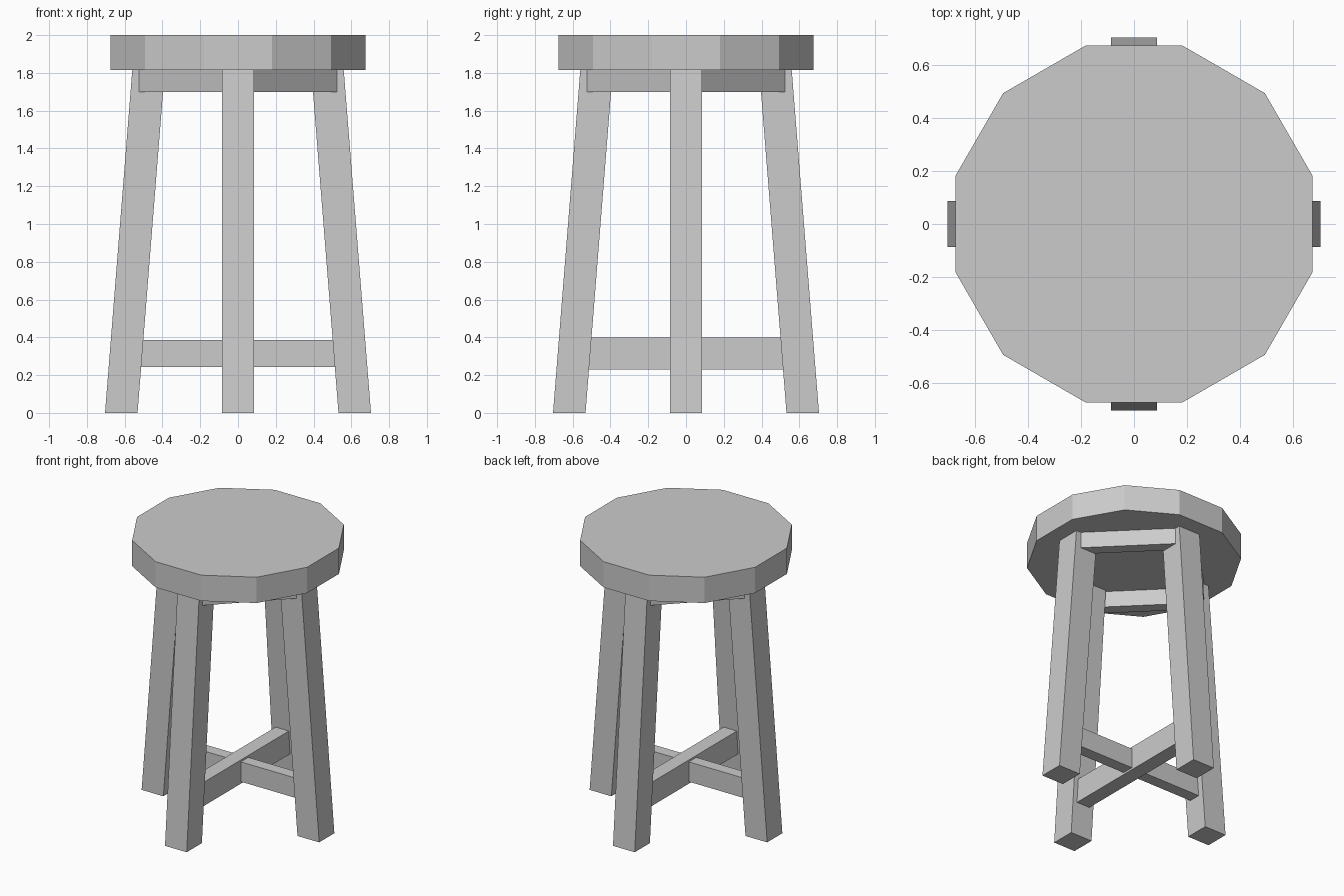
import bpy, bmesh, math
from mathutils import Matrix

if "Cube" in bpy.data.objects:
    bpy.data.objects.remove(bpy.data.objects["Cube"])


def add_object(name, bm):
    bmesh.ops.recalc_face_normals(bm, faces=bm.faces)
    mesh = bpy.data.meshes.new(name)
    bm.to_mesh(mesh)
    bm.free()
    obj = bpy.data.objects.new(name, mesh)
    bpy.context.collection.objects.link(obj)
    return obj


def box(name, size, centre, angle=0.0):
    """Box moved to centre, then turned about the world z axis."""
    bm = bmesh.new()
    bmesh.ops.create_cube(bm, size=1)
    bm.transform(Matrix.Rotation(angle, 4, 'Z') @ Matrix.Translation(centre)
                 @ Matrix.Diagonal((*size, 1)))
    return add_object(name, bm)


SEAT_BOTTOM, SEAT_TOP = 1.815, 2.0

# Twelve-sided seat with flats facing the axes
bm = bmesh.new()
bmesh.ops.create_cone(bm, cap_ends=True, segments=12, radius1=0.698, radius2=0.698,
                      depth=SEAT_TOP - SEAT_BOTTOM,
                      matrix=Matrix.Translation((0, 0, (SEAT_TOP + SEAT_BOTTOM) / 2))
                      @ Matrix.Rotation(math.radians(15), 4, 'Z'))
add_object("seat", bm)

# Four splayed legs: a box sheared inwards towards the seat
for i, side in enumerate(("right", "back", "left", "front")):
    leg = box(side + "_leg", (0.172, 0.172, SEAT_BOTTOM), (0.618, 0, SEAT_BOTTOM / 2))
    for v in leg.data.vertices:
        v.co.x -= 0.0795 * v.co.z
    leg.data.transform(Matrix.Rotation(i * math.pi / 2, 4, 'Z'))

# Aprons joining neighbouring legs under the seat
for i, corner in enumerate(("back_right", "back_left", "front_left", "front_right")):
    box(corner + "_apron", (0.082, 0.67, 0.115), (0.39, 0, 1.7575),
        math.radians(45 + 90 * i))

# Crossed stretchers between opposite legs
box("side_to_side_stretcher", (1.16, 0.085, 0.142), (0, 0, 0.315))
box("front_to_back_stretcher", (0.105, 1.16, 0.17), (0, 0, 0.315))
